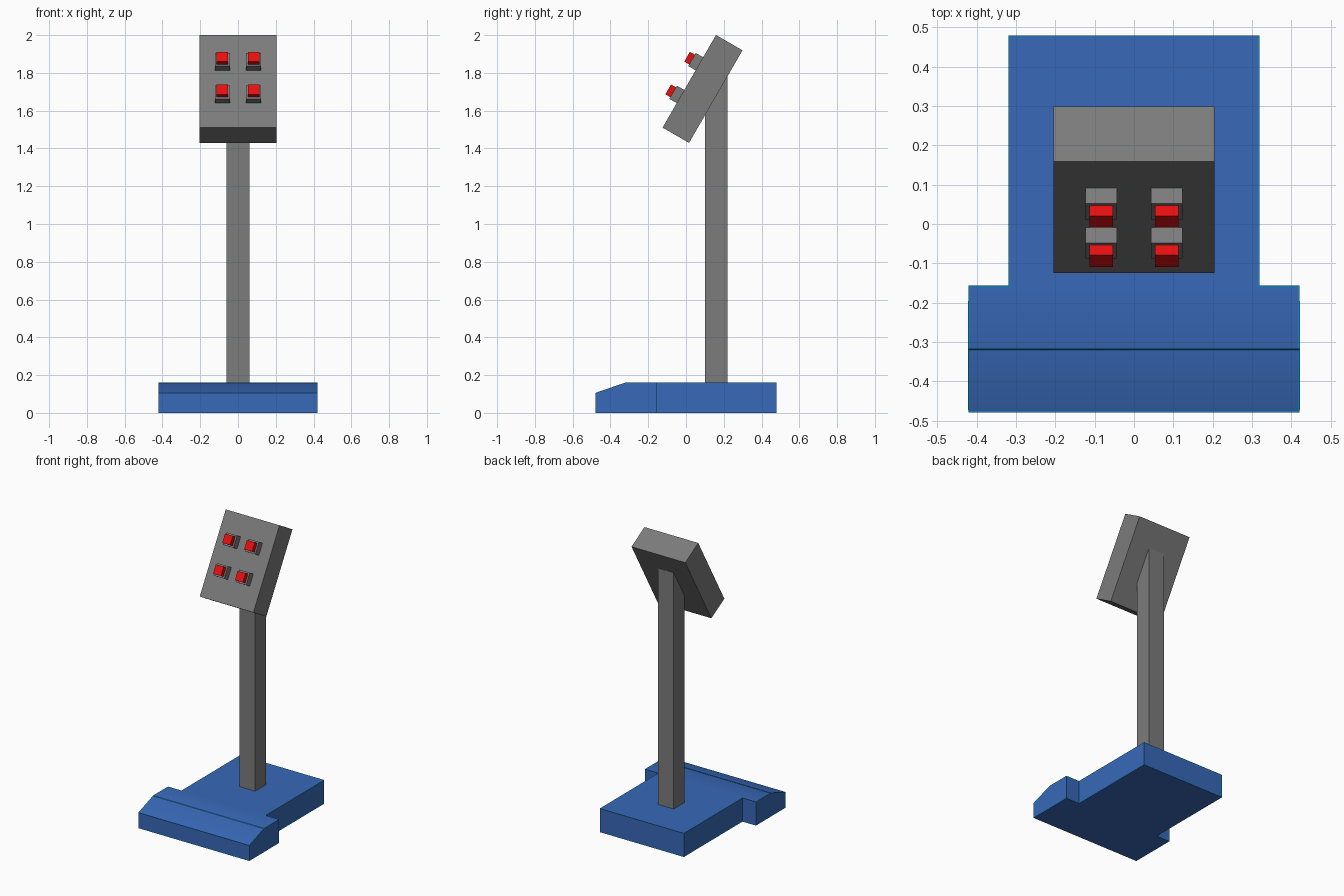
import bpy, bmesh, math
from mathutils import Vector, Matrix

if "Cube" in bpy.data.objects:
    bpy.data.objects.remove(bpy.data.objects["Cube"])


def material(name, rgb):
    m = bpy.data.materials.new(name)
    m.diffuse_color = (*rgb, 1)
    m.use_nodes = True
    m.node_tree.nodes["Principled BSDF"].inputs["Base Color"].default_value = m.diffuse_color
    return m


BLUE = material("blue", (0.04, 0.14, 0.48))
CYAN = material("cyan", (0.0, 0.36, 0.65))
GREY = material("grey", (0.2, 0.2, 0.2))
RED = material("red", (0.8, 0.005, 0.005))


def make_object(name, bm, mat):
    bmesh.ops.recalc_face_normals(bm, faces=bm.faces[:])
    me = bpy.data.meshes.new(name)
    bm.to_mesh(me)
    bm.free()
    me.materials.append(mat)
    ob = bpy.data.objects.new(name, me)
    bpy.context.collection.objects.link(ob)
    return ob


def box(name, lo, hi, mat, frame=Matrix()):
    lo, hi = Vector(lo), Vector(hi)
    bm = bmesh.new()
    place = frame @ Matrix.Translation((lo + hi) / 2) @ Matrix.Diagonal((*(hi - lo), 1))
    bmesh.ops.create_cube(bm, size=1, matrix=place)
    return make_object(name, bm, mat)


# T-shaped base, with the front top edge sliced to a slope
def base_mesh():
    half = [(0.42, -0.478), (0.42, -0.158), (0.318, -0.158), (0.318, 0.478)]
    outline = half + [(-x, y) for x, y in reversed(half)]
    bm = bmesh.new()
    face = bm.faces.new([bm.verts.new((x, y, 0)) for x, y in outline])
    top = bmesh.ops.extrude_face_region(bm, geom=[face], use_keep_orig=True)["geom"]
    bmesh.ops.translate(bm, vec=(0, 0, 0.16),
                        verts=[v for v in top if isinstance(v, bmesh.types.BMVert)])
    bmesh.ops.recalc_face_normals(bm, faces=bm.faces[:])
    bmesh.ops.bisect_plane(bm, geom=bm.verts[:] + bm.edges[:] + bm.faces[:],
                           plane_co=(0, -0.318, 0.16), plane_no=(0, -0.055, 0.16),
                           clear_outer=True)
    bmesh.ops.holes_fill(bm, edges=[e for e in bm.edges if e.is_boundary], sides=0)
    return bm


base = make_object("base", base_mesh(), BLUE)
bpy.context.view_layer.objects.active = base
base.select_set(True)
bpy.ops.object.shade_smooth_by_angle(angle=math.radians(30))

# Hairline cyan trim along the base edges
trim = make_object("base_edge_trim", base_mesh(), CYAN)
wire = trim.modifiers.new("edges", 'WIREFRAME')
wire.thickness = 0.004
wire.offset = 0

# Post
box("post", (-0.06, 0.1, 0.15), (0.06, 0.22, 1.78), GREY)

# Tilted control panel: local -y is the face, local z runs up the slope
tilt = Matrix.Translation((0, 0.0875, 1.715)) @ Matrix.Rotation(math.radians(-30), 4, 'X')
box("control_panel", (-0.204, -0.081, -0.283), (0.204, 0.081, 0.283), GREY, tilt)

# Four buttons, each a grey housing with a red cap
for row, z in (("lower", -0.093), ("upper", 0.107)):
    for side, x in (("left", -0.083), ("right", 0.083)):
        spot = tilt @ Matrix.Translation((x, -0.081, z))
        box(f"button_housing_{row}_{side}", (-0.04, -0.045, -0.04), (0.04, 0.01, 0.04), GREY, spot)
        box(f"button_cap_{row}_{side}", (-0.03, -0.075, -0.03), (0.03, -0.04, 0.03), RED, spot)
